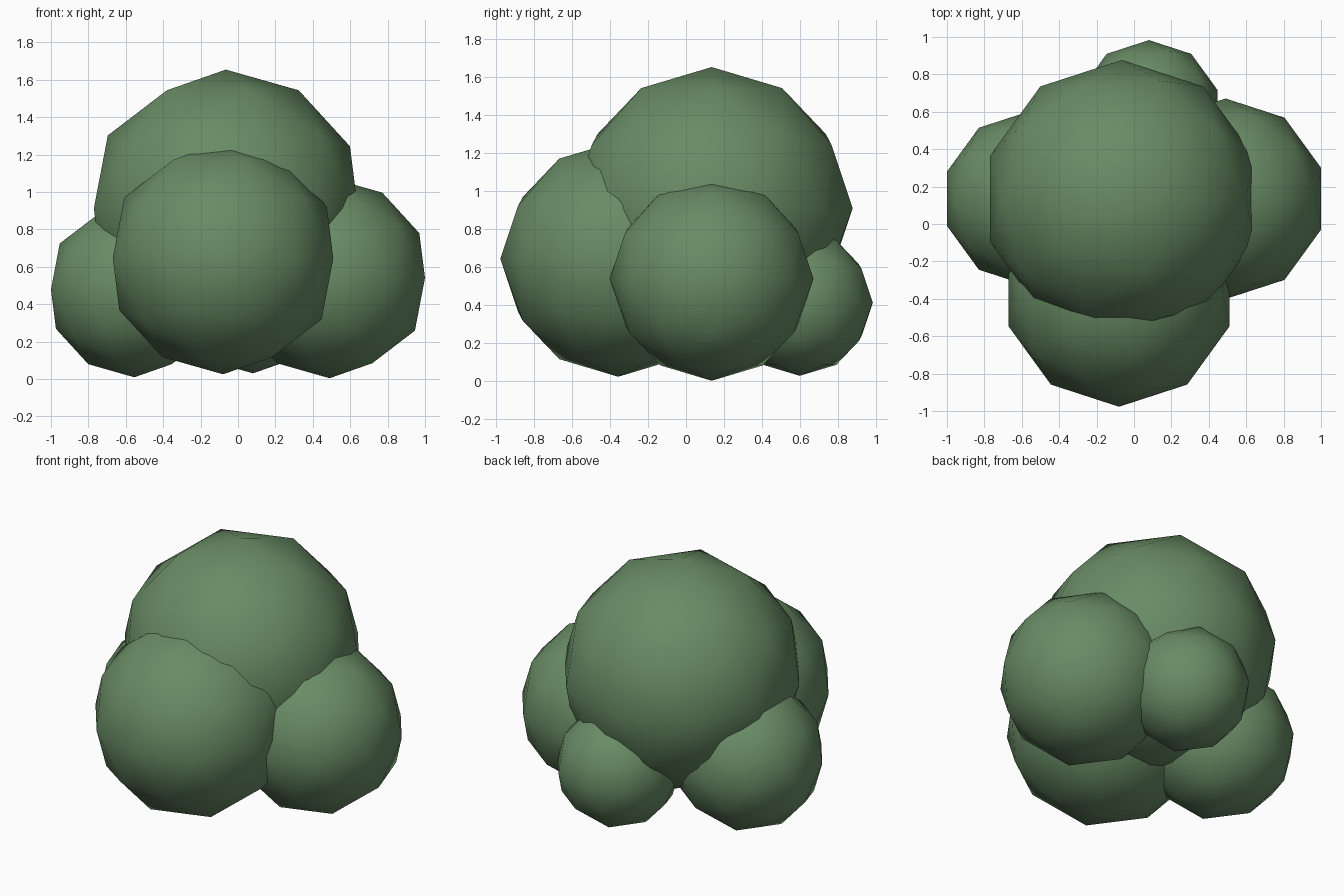
import bpy

if "Cube" in bpy.data.objects:
    bpy.data.objects.remove(bpy.data.objects["Cube"])

# Single leaf colour
leaf = bpy.data.materials.new("leaf green")
leaf.diffuse_color = (0.14, 0.26, 0.13, 1)
leaf.use_nodes = True
leaf.node_tree.nodes["Principled BSDF"].inputs["Base Color"].default_value = leaf.diffuse_color

# Clumps of a rounded bush: name, centre, radius
clumps = [
    ("crown_clump", (-0.065, 0.135, 0.912), 0.742),
    ("right_clump", (0.49, 0.135, 0.54), 0.536),
    ("left_clump", (-0.554, 0.135, 0.478), 0.469),
    ("front_clump", (-0.08, -0.357, 0.645), 0.62),
    ("back_clump", (0.08, 0.598, 0.415), 0.385),
]

for name, centre, radius in clumps:
    bpy.ops.mesh.primitive_ico_sphere_add(subdivisions=2, radius=radius, location=centre)
    clump = bpy.context.object
    clump.name = name
    clump.data.materials.append(leaf)
    bpy.ops.object.shade_smooth()
